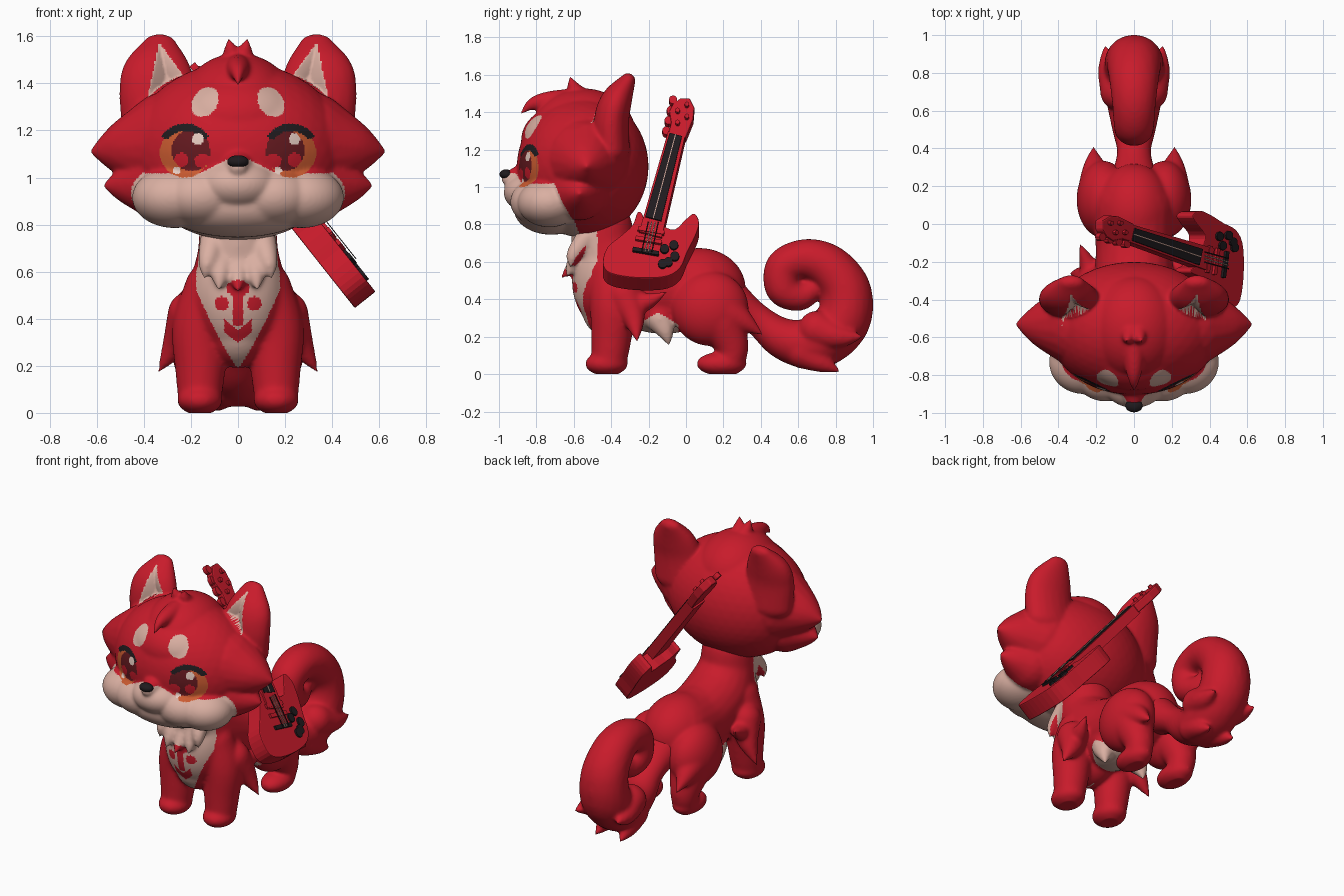
import bpy, bmesh, math
from mathutils import Vector

# ---- colours
COLOURS = {"red fur": (0.58, 0.011, 0.024), "cream fur": (0.70, 0.43, 0.36), "orange iris": (0.60, 0.105, 0.03),
           "maroon pupil": (0.13, 0.010, 0.014), "black": (0.014, 0.011, 0.013), "eye shine": (0.82, 0.62, 0.55)}
MATS = []
for n, c in COLOURS.items():
    m = bpy.data.materials.new(n)
    m.diffuse_color = (*c, 1)
    MATS.append(m)
RED, CREAM, ORANGE, MAROON, BLACK, SHINE = range(6)


def template(sub):
    bm = bmesh.new()
    bmesh.ops.create_icosphere(bm, subdivisions=sub, radius=1)
    bm.verts.index_update()
    data = [v.co.copy() for v in bm.verts], [[v.index for v in f.verts] for f in bm.faces]
    bm.free()
    return data


FINE, COARSE = template(4), template(3)


def spline(a, b, c, d, t):
    return 0.5 * (2 * b + (c - a) * t + (2 * a - 5 * b + 4 * c - d) * t * t + (3 * b - a - 3 * c + d) * t ** 3)


class Clay:
    """Collects blobs and tapered strands, then fuses them into one skin."""

    def __init__(self):
        self.v, self.f = [], []

    def ball(self, c, r, tpl=FINE):
        o = len(self.v)
        self.v += [(c[0] + p.x * r[0], c[1] + p.y * r[1], c[2] + p.z * r[2]) for p in tpl[0]]
        self.f += [[i + o for i in f] for f in tpl[1]]

    def pair(self, c, r):
        for s in (-1, 1):
            self.ball((c[0] * s, c[1], c[2]), r)

    def strand(self, pts, sx=1.0, steps=10):
        # chain of spheres along a smooth path; each point is x, y, z, radius
        p = [Vector(q) for q in pts]
        p = [2 * p[0] - p[1]] + p + [2 * p[-1] - p[-2]]
        for i in range(1, len(p) - 2):
            for k in range(steps + 1):
                q = spline(*p[i - 1:i + 3], k / steps)
                r = max(q[3], 0.006)
                self.ball(q[:3], (r * sx, r, r), COARSE)

    def strands(self, pts, **kw):
        for s in (-1, 1):
            self.strand([(x * s, y, z, r) for x, y, z, r in pts], **kw)

    def fuse(self, name, voxel, smooth, paint=None, shape=None):
        me = bpy.data.meshes.new(name)
        me.from_pydata(self.v, [], self.f)
        ob = bpy.data.objects.new(name, me)
        bpy.context.collection.objects.link(ob)
        rm = ob.modifiers.new("fuse", 'REMESH')
        rm.mode, rm.voxel_size = 'VOXEL', voxel
        sm = ob.modifiers.new("soften", 'SMOOTH')
        sm.factor, sm.iterations = 0.5, smooth
        new = bpy.data.meshes.new_from_object(ob.evaluated_get(bpy.context.evaluated_depsgraph_get()))
        ob.modifiers.clear()
        ob.data = new
        new.materials.clear()
        for m in MATS:
            new.materials.append(m)
        for v in new.vertices:
            v.co.z = max(v.co.z, 0)
        cols = [paint(f.center, f.normal) if paint else RED for f in new.polygons]
        if shape:
            moves = [shape(v.co, v.normal) for v in new.vertices]
            for v, d in zip(new.vertices, moves):
                v.co.y += d
        for f, c in zip(new.polygons, cols):
            f.material_index = c
            f.use_smooth = True
        return ob


def inside(x, z, cx, cz, rx, rz):
    return math.hypot((x - cx) / rx, (z - cz) / rz) < 1


def within(p, c, r, grow=1.0):
    return sum(((abs(p[0]) if i == 0 else p[i]) - c[i]) ** 2 / (r[i] * grow) ** 2 for i in range(3)) < 1


# ---- head
SKULL = (0, -0.55, 1.11), (0.46, 0.35, 0.38)
CROWN = (0, -0.55, 1.29), (0.25, 0.28, 0.238)
CHEEK = (0.27, -0.73, 0.915), (0.18, 0.17, 0.13)


def inner_ear(c, n):
    # signed depth inside the inner ear triangle, front side only
    if c.y < -0.54 or c.z < 1.24 or n.y > -0.05 or within(c, *SKULL, 1.03) or within(c, *CROWN, 1.04):
        return -1
    tri = [(0.335, 1.575), (0.18, 1.36), (0.40, 1.26)]
    x, z, d = abs(c.x), c.z, 9
    for (ax, az), (bx, bz) in zip(tri, tri[1:] + tri[:1]):
        d = min(d, ((bx - ax) * (z - az) - (bz - az) * (x - ax)) / math.hypot(bx - ax, bz - az))
    return d


def paint_head(c, n):
    x, y, z, ax = c.x, c.y, c.z, abs(c.x)
    if inner_ear(c, n) > 0:
        return CREAM
    if y < -0.66 and n.y < 0:
        eye = math.hypot((ax - 0.225) / 0.107, (z - 1.108) / 0.108)
        if eye < 1.12:
            if inside(x, z, -0.17 if x < 0 else 0.24, 1.162, 0.025, 0.025):
                return SHINE
            if inside(x, z, -0.26 if x < 0 else 0.17, 1.03, 0.016, 0.016):
                return SHINE
            if z > 1.135 + 0.35 * abs(ax - 0.225) and eye > 0.84:
                return BLACK
        if eye < 1:
            if inside(ax, z, 0.195, 1.115, 0.088, 0.088):
                low = inside(ax, z, 0.15, 1.07, 0.035, 0.03) or inside(ax, z, 0.24, 1.075, 0.03, 0.03)
                return RED if low else MAROON
            return ORANGE
        # brow spots, leaning inward at the top
        if inside(ax + 0.25 * (z - 1.32), z, 0.14, 1.32, 0.056, 0.064):
            return CREAM
    cheek = ax < 0.36 or within(c, *CHEEK, 1.1)
    if cheek and y < -0.57 - 0.4 * (z - 0.75) and z < 1.018 + 0.055 * max(0, min(1, 1.5 - ax / 0.11)):
        return CREAM
    return RED


h = Clay()
h.ball(*SKULL)
h.ball(*CROWN)
h.ball((0, -0.61, 1.11), (0.42, 0.295, 0.33))
h.ball((0, -0.62, 1.25), (0.30, 0.262, 0.20))
h.ball((0, -0.81, 0.97), (0.18, 0.165, 0.115))
h.ball((0, -0.72, 0.88), (0.32, 0.20, 0.135))
h.pair(*CHEEK)
h.pair((0.15, -0.77, 0.92), (0.18, 0.17, 0.13))
# snout bridge
h.strand([(0, -0.78, 1.08, 0.10), (0, -0.87, 1.055, 0.07), (0, -0.945, 1.045, 0.042)])
# ears, cheek tufts and forelock
h.strands([(0.32, -0.40, 1.20, 0.10), (0.338, -0.40, 1.35, 0.096), (0.345, -0.372, 1.46, 0.083),
           (0.333, -0.31, 1.57, 0.04)], sx=1.74)
h.strands([(0.28, -0.53, 1.14, 0.23), (0.46, -0.535, 1.125, 0.125), (0.62, -0.53, 1.11, 0.01)])
h.strands([(0.33, -0.57, 0.98, 0.16), (0.46, -0.57, 0.97, 0.083), (0.565, -0.57, 0.965, 0.01)])
h.strand([(0, -0.56, 1.46, 0.07), (0, -0.72, 1.455, 0.06), (0, -0.82, 1.445, 0.033), (0, -0.885, 1.39, 0.006)], sx=0.9)
h.strands([(0.015, -0.56, 1.47, 0.06), (0.028, -0.60, 1.53, 0.035), (0.04, -0.62, 1.588, 0.006)])
h.fuse("head", 0.008, 18, paint_head, lambda c, n: min(0.05, max(0, inner_ear(c, n)) * 0.9))

nose = Clay()
nose.ball((0, -0.962, 1.068), (0.047, 0.036, 0.027))
nose.fuse("nose", 0.007, 2, lambda c, n: BLACK)


# ---- body and legs
def paint_body(c, n):
    x, y, z, ax = c.x, c.y, c.z, abs(c.x)
    w = 0.178 if z > 0.52 else 0.178 * max(0, (z - 0.19) / 0.33) ** 0.85
    if y < -0.475 + 0.1 * max(0, 0.4 - z) * 5 and ax < w and z > 0.19 and n.y < 0.3:
        chevron = abs(z - (0.325 + 0.8 * ax)) < 0.027 and ax < 0.06
        stem = inside(x, z, 0, 0.53, 0.05, 0.035) or (ax < 0.022 and 0.37 < z < 0.53)
        spots = inside(ax, z, 0.07, 0.465, 0.03, 0.03)
        return RED if z < 0.57 and (chevron or stem or spots) else CREAM
    if -0.27 < y < -0.04 and z < 0.33 - 0.6 * abs(y + 0.15):
        return CREAM if ax < 0.215 else RED
    return RED


b = Clay()
b.ball((0, -0.41, 0.50), (0.205, 0.20, 0.27))
b.ball((0, -0.12, 0.46), (0.19, 0.38, 0.205))
b.ball((0, 0.07, 0.455), (0.205, 0.25, 0.22))
b.ball((0, -0.12, 0.37), (0.18, 0.27, 0.155))
b.ball((0, -0.40, 0.36), (0.15, 0.16, 0.17))
# neck flowing into the back
b.strand([(0, -0.45, 0.78, 0.165), (0, -0.43, 0.66, 0.175), (0, -0.33, 0.53, 0.205), (0, -0.12, 0.46, 0.205),
          (0, 0.08, 0.46, 0.212)])
b.strands([(0.10, -0.40, 0.52, 0.13), (0.155, -0.39, 0.36, 0.125), (0.16, -0.40, 0.18, 0.107),
           (0.162, -0.41, 0.08, 0.095)])
b.pair((0.162, -0.425, 0.055), (0.097, 0.115, 0.064))
b.pair((0.162, 0.13, 0.35), (0.142, 0.205, 0.20))
b.strands([(0.165, 0.19, 0.28, 0.125), (0.165, 0.245, 0.15, 0.09), (0.16, 0.235, 0.07, 0.08)])
b.pair((0.16, 0.19, 0.055), (0.088, 0.135, 0.064))
# fur tufts on elbows, shoulders, hips, belly and chest
b.strands([(0.20, -0.33, 0.42, 0.10), (0.26, -0.28, 0.30, 0.06), (0.34, -0.26, 0.17, 0.006)])
b.strands([(0.19, -0.32, 0.40, 0.08), (0.24, -0.22, 0.385, 0.05), (0.29, -0.10, 0.44, 0.006)])
b.strands([(0.19, 0.22, 0.33, 0.10), (0.21, 0.31, 0.28, 0.055), (0.215, 0.41, 0.21, 0.006)])
b.strands([(0.11, -0.14, 0.30, 0.08), (0.14, -0.11, 0.23, 0.045), (0.15, -0.09, 0.15, 0.006)])
for x, z in ((0, 0.51), (-0.075, 0.52), (0.075, 0.52), (-0.13, 0.57), (0.13, 0.57)):
    b.strand([(x * 0.8, -0.53, z + 0.16, 0.06), (x, -0.60, z + 0.07, 0.04), (x * 1.1, -0.67 + abs(x) * 0.4, z, 0.006)])
b.fuse("body", 0.009, 22, paint_body)

# ---- curled tail
t = Clay()
t.strand([(0, 0.18, 0.43, 0.13), (0, 0.37, 0.30, 0.085), (0, 0.53, 0.185, 0.112), (0, 0.70, 0.17, 0.143),
          (0, 0.835, 0.28, 0.147), (0, 0.855, 0.44, 0.137), (0, 0.765, 0.57, 0.122), (0, 0.64, 0.615, 0.108),
          (0, 0.525, 0.57, 0.10), (0, 0.52, 0.46, 0.095), (0, 0.605, 0.415, 0.077), (0, 0.68, 0.45, 0.058)],
         sx=1.08, steps=14)
t.strands([(0.05, 0.62, 0.12, 0.09), (0.08, 0.72, 0.065, 0.055), (0.09, 0.82, 0.014, 0.008)])
t.strands([(0.08, 0.70, 0.24, 0.10), (0.13, 0.82, 0.20, 0.06), (0.155, 0.95, 0.20, 0.006)])
t.fuse("tail", 0.011, 12)

# ---- guitar slung across the back; outlines are (y, z) pairs laid on a tilted plane
TILT = Vector((0.784, 0, 0.622))


def plate(name, pts, top, thick, mat, bevel=0, rounded=1):
    if rounded > 1:
        q, k = [Vector(p) for p in pts], len(pts)
        pts = [spline(*(q[(i + j) % k] for j in (-1, 0, 1, 2)), s / rounded) for i in range(k) for s in range(rounded)]
    base = [Vector((0.58 - 0.793 * (z - 0.52), y, z)) for y, z in pts]
    k = len(pts)
    verts = [p + TILT * top for p in base] + [p + TILT * (top - thick) for p in base]
    faces = [list(range(k)), list(range(2 * k - 1, k - 1, -1))]
    faces += [[i, i + k, (i + 1) % k + k, (i + 1) % k] for i in range(k)]
    me = bpy.data.meshes.new(name)
    me.from_pydata(verts, [], faces)
    bm = bmesh.new()
    bm.from_mesh(me)
    bmesh.ops.recalc_face_normals(bm, faces=bm.faces)
    bm.to_mesh(me)
    bm.free()
    me.materials.append(MATS[mat])
    ob = bpy.data.objects.new(name, me)
    bpy.context.collection.objects.link(ob)
    if bevel:
        bv = ob.modifiers.new("rounded edge", 'BEVEL')
        bv.width, bv.segments = bevel, 2


def bar(name, a, c, w, top, thick, mat, w2=None):
    a, c = Vector(a), Vector(c)
    d = (c - a).normalized()
    s = Vector((-d.y, d.x))
    e = w if w2 is None else w2
    plate(name, [a - s * w, c - s * e, c + s * e, a + s * w], top, thick, mat)


def disc(name, y, z, r, top, thick, mat):
    a = [i * math.pi / 6 for i in range(12)]
    plate(name, [(y + r * math.cos(i), z + r * math.sin(i)) for i in a], top, thick, mat)


plate("guitar_body", [(-0.445, 0.60), (-0.42, 0.55), (-0.34, 0.525), (-0.22, 0.515), (-0.10, 0.525), (-0.03, 0.57),
                      (0.005, 0.65), (0.05, 0.74), (0.07, 0.81), (0.045, 0.86), (0.0, 0.83), (-0.06, 0.775),
                      (-0.12, 0.79), (-0.21, 0.81), (-0.235, 0.86), (-0.26, 0.865), (-0.285, 0.80), (-0.35, 0.74),
                      (-0.42, 0.68)], 0, 0.112, RED, 0.006, 3)
bar("guitar_neck", (-0.19, 0.74), (-0.05, 1.28), 0.062, 0.012, 0.065, RED, 0.047)
bar("fretboard", (-0.175, 0.82), (-0.055, 1.27), 0.044, 0.019, 0.008, BLACK, 0.034)
plate("headstock", [(-0.10, 1.26), (0.0, 1.26), (0.04, 1.36), (0.045, 1.42), (0.02, 1.47), (-0.03, 1.47),
                    (-0.07, 1.44), (-0.09, 1.40), (-0.08, 1.34)], 0.012, 0.055, RED, 0.008)
for i in range(4):
    o = (i - 1.5) * 0.018
    bar("string", (-0.21 + o, 0.64), (-0.175 + o, 0.80), 0.003, 0.024, 0.004, BLACK if i in (0, 3) else CREAM)
    disc("tuning_post", -0.045 + 0.05 * (i % 2), 1.33 + 0.032 * i, 0.012, 0.03, 0.03, RED)
    disc("tuning_peg", -0.105 + 0.012 * i, 1.30 + 0.055 * i, 0.022, 0.005, 0.03, RED)
bar("neck_string", (-0.175, 0.82), (-0.055, 1.27), 0.0025, 0.023, 0.004, CREAM)
for z, mat in ((0.65, BLACK), (0.71, RED), (0.76, RED)):
    y = -0.215 + 0.26 * (z - 0.65)
    bar("pickup", (y - 0.07, z + 0.012), (y + 0.07, z - 0.012), 0.010, 0.015, 0.02, mat)
for y, z in ((-0.065, 0.685), (-0.115, 0.665), (-0.06, 0.625), (-0.125, 0.585), (-0.095, 0.595)):
    disc("knob", y, z, 0.024, 0.012, 0.02, BLACK)
